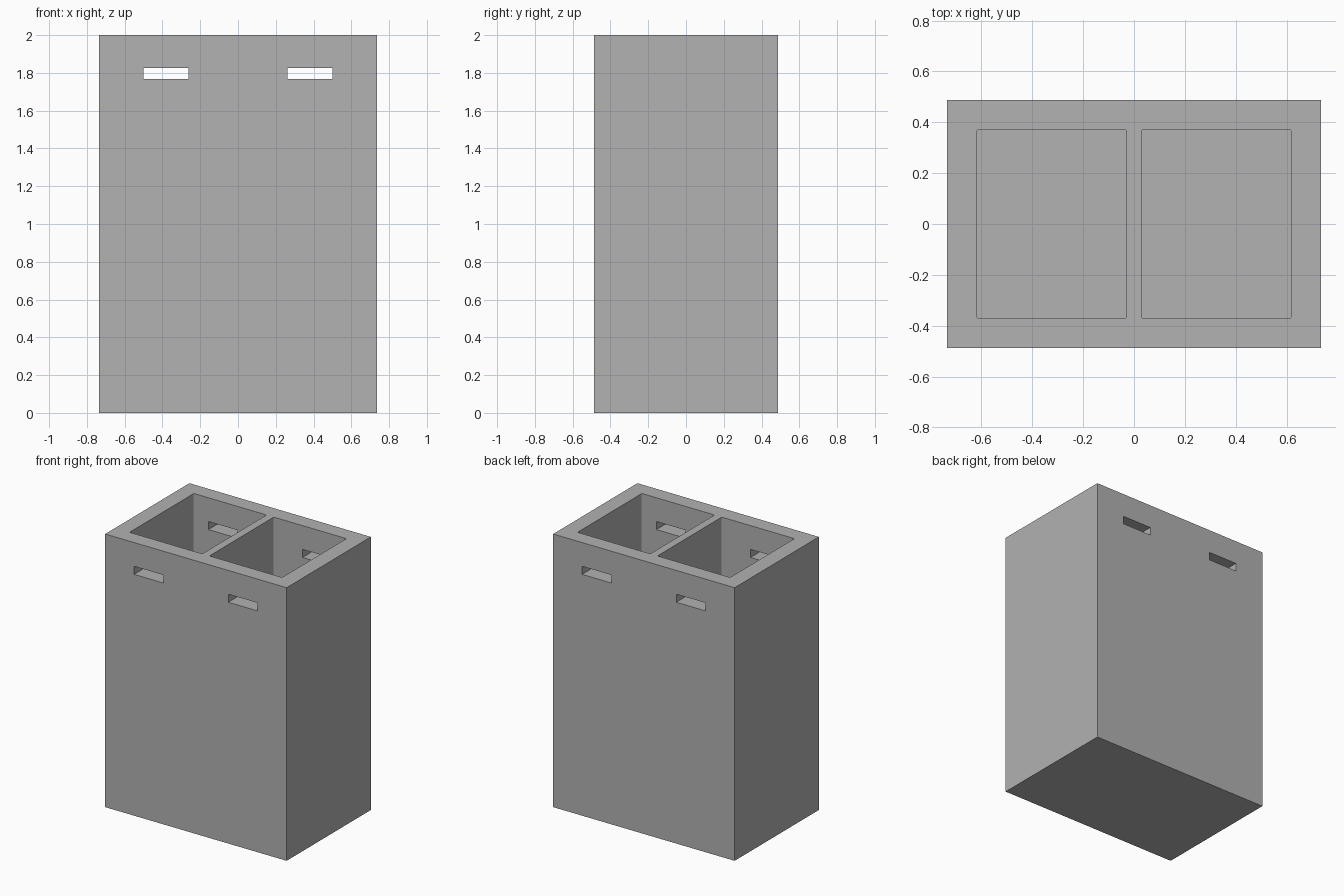
import bpy, bmesh

old = bpy.data.objects.get("Cube")
if old:
    bpy.data.objects.remove(old, do_unlink=True)

WIDTH, DEPTH, HEIGHT = 1.47, 0.974, 2.0
FLOOR = 0.115

grey = bpy.data.materials.new("plain grey")
grey.use_nodes = True
grey.diffuse_color = (0.445, 0.445, 0.445, 1)
grey.node_tree.nodes["Principled BSDF"].inputs["Base Color"].default_value = grey.diffuse_color


def box(name, low, high, corner=0):
    """Box between two corners, with optionally rounded upright edges."""
    bm = bmesh.new()
    bmesh.ops.create_cube(bm, size=1)
    for v in bm.verts:
        v.co = [a if c < 0 else b for c, a, b in zip(v.co, low, high)]
    if corner:
        upright = [e for e in bm.edges
                   if abs(e.verts[0].co.z - e.verts[1].co.z) > 0.1]
        bmesh.ops.bevel(bm, geom=upright, offset=corner, segments=3,
                        profile=0.5, affect='EDGES')
    mesh = bpy.data.meshes.new(name)
    bm.to_mesh(mesh)
    bm.free()
    mesh.materials.append(grey)
    obj = bpy.data.objects.new(name, mesh)
    bpy.context.collection.objects.link(obj)
    return obj


def cut(target, cutter):
    """Subtract the cutter, then discard it."""
    cutter.hide_render = True
    mod = target.modifiers.new("cut", 'BOOLEAN')
    mod.operation, mod.solver, mod.object = 'DIFFERENCE', 'EXACT', cutter
    bpy.context.view_layer.objects.active = target
    bpy.ops.object.modifier_apply(modifier=mod.name)
    bpy.data.objects.remove(cutter, do_unlink=True)


# Outer block
body = box("bin_body", (-WIDTH / 2, -DEPTH / 2, 0), (WIDTH / 2, DEPTH / 2, HEIGHT))

for side in (-1, 1):
    # Deep compartment on each side of the thin divider
    x0, x1 = sorted((side * 0.029, side * 0.618))
    cut(body, box("compartment_cutter", (x0, -0.372, FLOOR), (x1, 0.372, HEIGHT + 0.2), 0.008))
    # Handle slot through the front and back walls
    x0, x1 = sorted((side * 0.263, side * 0.5))
    cut(body, box("slot_cutter", (x0, -DEPTH, 1.767), (x1, DEPTH, 1.826)))
